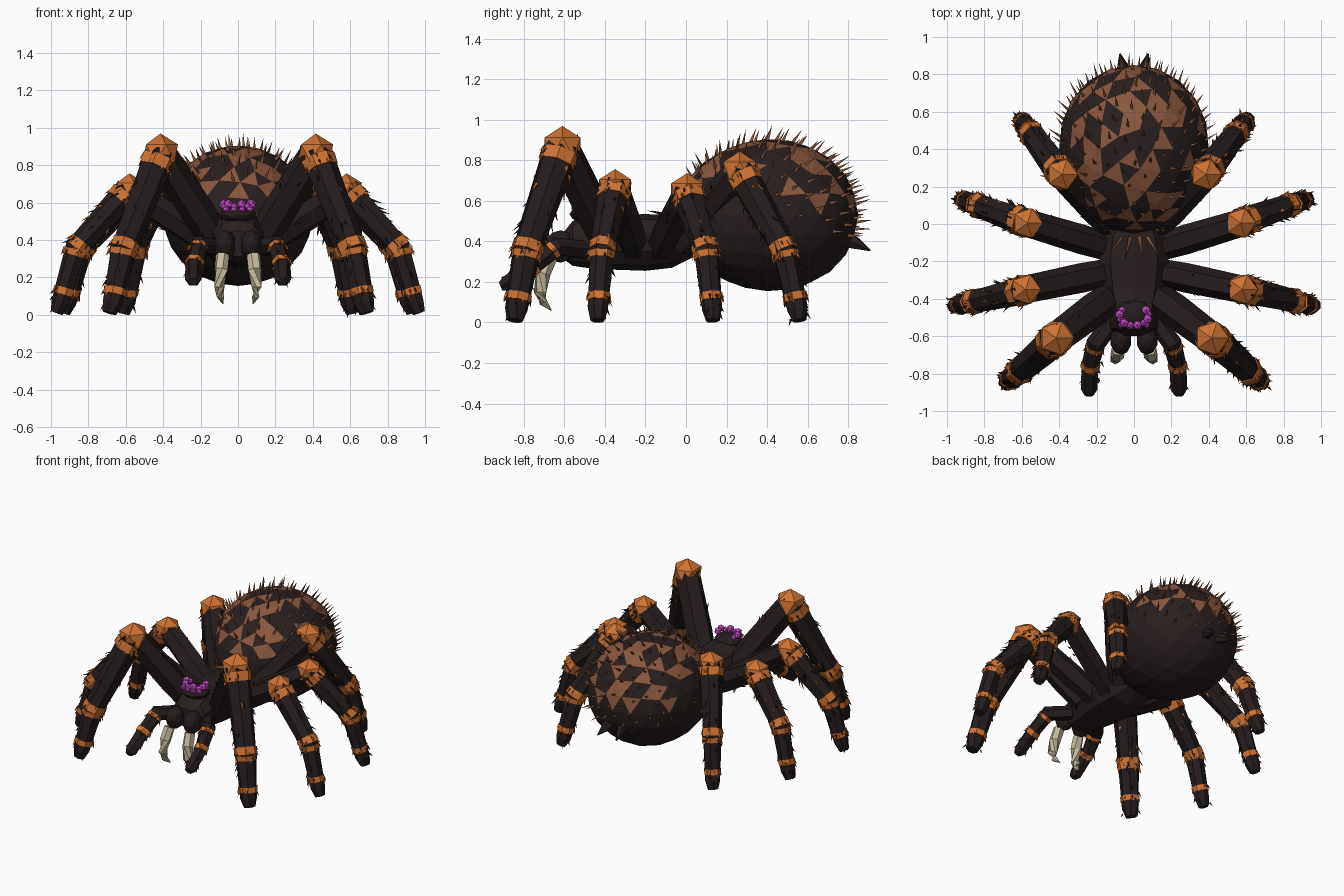
import bpy, bmesh, math, random
from mathutils import Vector

random.seed(5)
if "Cube" in bpy.data.objects:
    bpy.data.objects.remove(bpy.data.objects["Cube"])


def material(name, rgb):
    m = bpy.data.materials.new(name)
    m.use_nodes = True
    m.diffuse_color = (*rgb, 1)
    m.node_tree.nodes["Principled BSDF"].inputs["Base Color"].default_value = (*rgb, 1)
    return m


BODY = material("dark_body", (0.022, 0.0135, 0.0135))
LEG = material("dark_leg", (0.019, 0.012, 0.012))
ORANGE = material("orange_joint", (0.62, 0.17, 0.033))
PATCH = material("brown_patch", (0.25, 0.095, 0.048))
SPINE = material("brown_spine", (0.22, 0.085, 0.04))
FANG = material("ivory_fang", (0.56, 0.50, 0.34))
EYE = material("violet_eye", (0.72, 0.09, 0.72))


def finish(name, bm, *mats):
    bmesh.ops.recalc_face_normals(bm, faces=bm.faces)
    me = bpy.data.meshes.new(name)
    bm.to_mesh(me)
    bm.free()
    for m in mats:
        me.materials.append(m)
    bpy.context.collection.objects.link(bpy.data.objects.new(name, me))


def ball(name, mat, centre, radii, detail=1):
    bm = bmesh.new()
    bmesh.ops.create_icosphere(bm, subdivisions=detail, radius=1)
    for v in bm.verts:
        v.co = Vector(a * b for a, b in zip(v.co, radii)) + Vector(centre)
    finish(name, bm, mat)


def skin(bm, rings):
    """Join vertex rings into a closed skin."""
    rings = [[bm.verts.new(p) for p in ring] for ring in rings]
    n = len(rings[0])
    for a, b in zip(rings, rings[1:]):
        for i in range(n):
            j = (i + 1) % n
            bm.faces.new((a[i], a[j], b[j], b[i]))
    bm.faces.new(rings[0][::-1])
    bm.faces.new(rings[-1])


def tube(name, mat, points, radii, sides=7):
    points = [Vector(p) for p in points]
    rings = []
    for k, (p, r) in enumerate(zip(points, radii)):
        way = points[min(k + 1, len(points) - 1)] - points[max(k - 1, 0)]
        q = way.to_track_quat('Z', 'Y')
        turn = [math.tau * i / sides for i in range(sides)]
        rings.append([p + q @ Vector((r * math.cos(t), r * math.sin(t), 0)) for t in turn])
    bm = bmesh.new()
    skin(bm, rings)
    finish(name, bm, mat)


def thorn(bm, base, way, length, radius, index=0):
    """Add one three-sided spike."""
    q = way.to_track_quat('Z', 'Y')
    ring = [bm.verts.new(base + q @ Vector((radius * math.cos(t), radius * math.sin(t), 0)))
            for t in (0, math.tau / 3, math.tau * 2 / 3)]
    tip = bm.verts.new(base + way.normalized() * length)
    for i in range(3):
        bm.faces.new((ring[i], ring[(i + 1) % 3], tip)).material_index = index
    bm.faces.new(ring[::-1])


def fur(bm, a, b, ra, rb, count, length, index, lean=1.2):
    """Scatter spikes over a tapered limb section, leaning towards its end."""
    axis = (b - a).normalized()
    q = axis.to_track_quat('Z', 'Y')
    for _ in range(count):
        t, ang = random.random(), random.uniform(0, math.tau)
        out = q @ Vector((math.cos(ang), math.sin(ang), 0))
        base = a.lerp(b, t) + out * (ra + (rb - ra) * t) * 0.92
        thorn(bm, base, out * 0.75 + axis * lean, length * random.uniform(0.7, 1.3), 0.008, index)


# Abdomen: egg with scattered brown patches, densest along the back
CENTRE = Vector((0, 0.40, 0.53))


def egg(d):
    taper = 1 + 0.05 * d.y
    return CENTRE + Vector((0.40 * d.x * taper, 0.45 * d.y, 0.375 * d.z * taper))


bm = bmesh.new()
bmesh.ops.create_icosphere(bm, subdivisions=3, radius=1)
for f in bm.faces:
    c = f.calc_center_median()
    chance = 0.47 if abs(c.x) < 0.6 else 0.2
    if c.z > 0.1 and random.random() < chance:
        # Avoid large merged blotches
        taken = sum(g.material_index for e in f.edges for g in e.link_faces)
        f.material_index = 1 if taken < 2 else 0
for v in bm.verts:
    v.co = egg(v.co)
finish("abdomen", bm, BODY, PATCH)

# Abdomen spines, raked backwards
bm = bmesh.new()
for i in range(300):
    z = 1 - 2 * (i + 0.5) / 300
    a = i * math.pi * (3 - math.sqrt(5))
    d = Vector((math.cos(a) * math.sqrt(1 - z * z), math.sin(a) * math.sqrt(1 - z * z), z))
    if d.z + 0.45 * d.y > 0.1 and d.z > -0.3:
        jitter = Vector(random.uniform(-0.2, 0.2) for _ in range(3))
        thorn(bm, egg(d * 0.98), d + Vector((0, 0.5, 0.2)) + jitter,
              random.uniform(0.055, 0.09), 0.010)
finish("abdomen_spines", bm, SPINE)

# Carapace: boxy faceted loft along y, given as (y, centre height, half width, half height)
bm = bmesh.new()
rings = []
for y, z, w, h in [(-0.60, 0.38, 0.07, 0.07), (-0.56, 0.39, 0.13, 0.11), (-0.46, 0.41, 0.145, 0.145),
                   (-0.34, 0.395, 0.175, 0.135), (-0.20, 0.395, 0.195, 0.14), (-0.07, 0.40, 0.175, 0.13),
                   (0.05, 0.42, 0.10, 0.09)]:
    ring = []
    for i in range(10):
        t = math.tau * (i + 0.5) / 10
        c = math.copysign(abs(math.cos(t)) ** 0.75, math.cos(t)) if i else math.cos(t)
        c = math.cos(t) * 0.85 + 0.15 * math.copysign(1, math.cos(t)) if abs(math.cos(t)) > 0.1 else 0
        ring.append(Vector((w * c, y, z + h * math.sin(t))))
    rings.append(ring)
skin(bm, rings)
finish("carapace", bm, BODY)

# Streaks fanning out over the back of the carapace
bm = bmesh.new()
for k in (-1.5, -0.5, 0.5, 1.5):
    a = k * 0.4
    way = Vector((math.sin(a), -math.cos(a), 0.22))
    thorn(bm, Vector((0.12 * math.sin(a), -0.07, 0.525)), way, 0.13, 0.013)
for k in range(-5, 6):
    thorn(bm, Vector((k * 0.03, -0.03, 0.50)), Vector((k * 0.08, -0.4, 1)), 0.05, 0.009)
finish("carapace_streaks", bm, SPINE)

# Eye mound with a horseshoe of eyes and a lower front row
ball("eye_mound", LEG, (0, -0.49, 0.535), (0.10, 0.085, 0.045), 2)
for i in range(10):
    a = math.radians(-215 + i * 250 / 9)
    r = 0.026 if i % 2 else 0.021
    ball("eye", EYE, (0.078 * math.cos(a), -0.49 + 0.052 * math.sin(a), 0.58 + 0.012 * (i % 2)), (r, r, r))
for x in (-0.065, -0.022, 0.022, 0.065):
    ball("lower_eye", EYE, (x, -0.55 + 2.5 * x * x, 0.565), (0.02, 0.018, 0.018))

# Legs: hip, knee, foot, knee radius
LEGS = {
    "front": ((0.11, -0.38, 0.385), (0.415, -0.61, 0.865), (0.68, -0.845, 0.025), 0.105),
    "second": ((0.12, -0.255, 0.37), (0.58, -0.35, 0.665), (0.96, -0.437, 0.025), 0.092),
    "third": ((0.12, -0.13, 0.37), (0.57, 0.005, 0.645), (0.925, 0.133, 0.025), 0.092),
    "rear": ((0.10, -0.03, 0.385), (0.385, 0.265, 0.75), (0.605, 0.56, 0.025), 0.095),
}

for side, s in (("left", 1), ("right", -1)):
    flip = Vector((s, 1, 1))
    for pair, (hip, knee, foot, r) in LEGS.items():
        hip, knee, foot = (Vector(p) * flip for p in (hip, knee, foot))
        tag = f"{side}_{pair}"
        ankle = knee.lerp(foot, 0.75)
        ankle.z = 0.355
        r0, r1, r2 = r * 0.86, r * 0.67, r * 0.54

        # Upper leg, knee and lower leg
        tube(tag + "_upper_leg", LEG, [hip, hip.lerp(knee, 0.35), knee],
             [r * 0.78, r * 0.86, r * 0.80], 6)
        ball(tag + "_knee", ORANGE, knee, (r, r, r))
        tip = foot + Vector((0.008 * s, 0, -0.015))
        tube(tag + "_lower_leg", LEG, [knee, ankle, foot.lerp(ankle, 0.12), tip],
             [r0, r1, r2, r2 * 0.7])

        # Orange bands: below the knee, at the ankle, above the foot
        shin, heel = ankle - knee, foot - ankle
        down = shin.normalized()
        bands = [(knee + down * r * 0.3, knee + down * r * 0.9, r0 * 1.06, r0 * 1.02),
                 (ankle - down * 0.045, ankle + heel * 0.02, r1 * 1.12, r1 * 1.12),
                 (ankle + heel * 0.02, ankle + heel * 0.12, r1 * 1.12, r1 * 1.02),
                 (ankle + heel * 0.64, ankle + heel * 0.75, r2 * 1.16, r2 * 1.12)]
        hair = bmesh.new()
        for a, b, ra, rb in bands:
            tube(tag + "_band", ORANGE, [a, b], [ra, rb])
            fur(hair, a, b, ra, rb, 8, 0.032, 1, 2)
            fur(hair, a, b, ra, rb, 3, 0.03, 0, 2)
        fur(hair, knee, ankle, r0, r1, 20, 0.05, 0)
        fur(hair, knee, ankle, r0, r1, 7, 0.05, 1, 2)
        fur(hair, ankle, foot, r1, r2, 10, 0.035, 0)
        fur(hair, hip.lerp(knee, 0.4), knee, r * 0.85, r * 0.8, 5, 0.035, 0)
        finish(tag + "_hair", hair, LEG, ORANGE)

    # Feelers beside the jaws
    elbow, wrist, end = (Vector(p) * flip for p in
                         ((0.205, -0.64, 0.375), (0.235, -0.76, 0.275), (0.24, -0.885, 0.19)))
    tube(side + "_feeler", LEG, [Vector((0.10 * s, -0.50, 0.36)), elbow, wrist, end,
                                 end + Vector((0, -0.03, -0.012))],
         [0.048, 0.052, 0.046, 0.044, 0.025], 6)
    hair = bmesh.new()
    for a, b in ((elbow.lerp(wrist, 0.1), elbow.lerp(wrist, 0.25)),
                 (wrist.lerp(elbow, 0.12), wrist.lerp(end, 0.1))):
        tube(side + "_feeler_band", ORANGE, [a, b], [0.053, 0.051], 6)
        fur(hair, a, b, 0.052, 0.05, 8, 0.025, 1)
    fur(hair, elbow, end, 0.05, 0.04, 14, 0.03, 0)
    finish(side + "_feeler_hair", hair, LEG, ORANGE)

    # Jaws and fangs
    ball(side + "_jaw", LEG, (0.07 * s, -0.62, 0.375), (0.058, 0.08, 0.08), 2)
    tube(side + "_fang", FANG, [Vector(p) * flip for p in
                                ((0.083, -0.67, 0.32), (0.09, -0.705, 0.24), (0.10, -0.72, 0.15),
                                 (0.095, -0.705, 0.10), (0.08, -0.665, 0.06))],
         [0.037, 0.037, 0.031, 0.021, 0.003], 6)

    # Paired spinnerets under the tail
    tube(side + "_spinneret", LEG, [Vector(p) * flip for p in
                                    ((0.04, 0.76, 0.42), (0.06, 0.84, 0.39), (0.075, 0.91, 0.355))],
         [0.05, 0.032, 0.004], 6)
